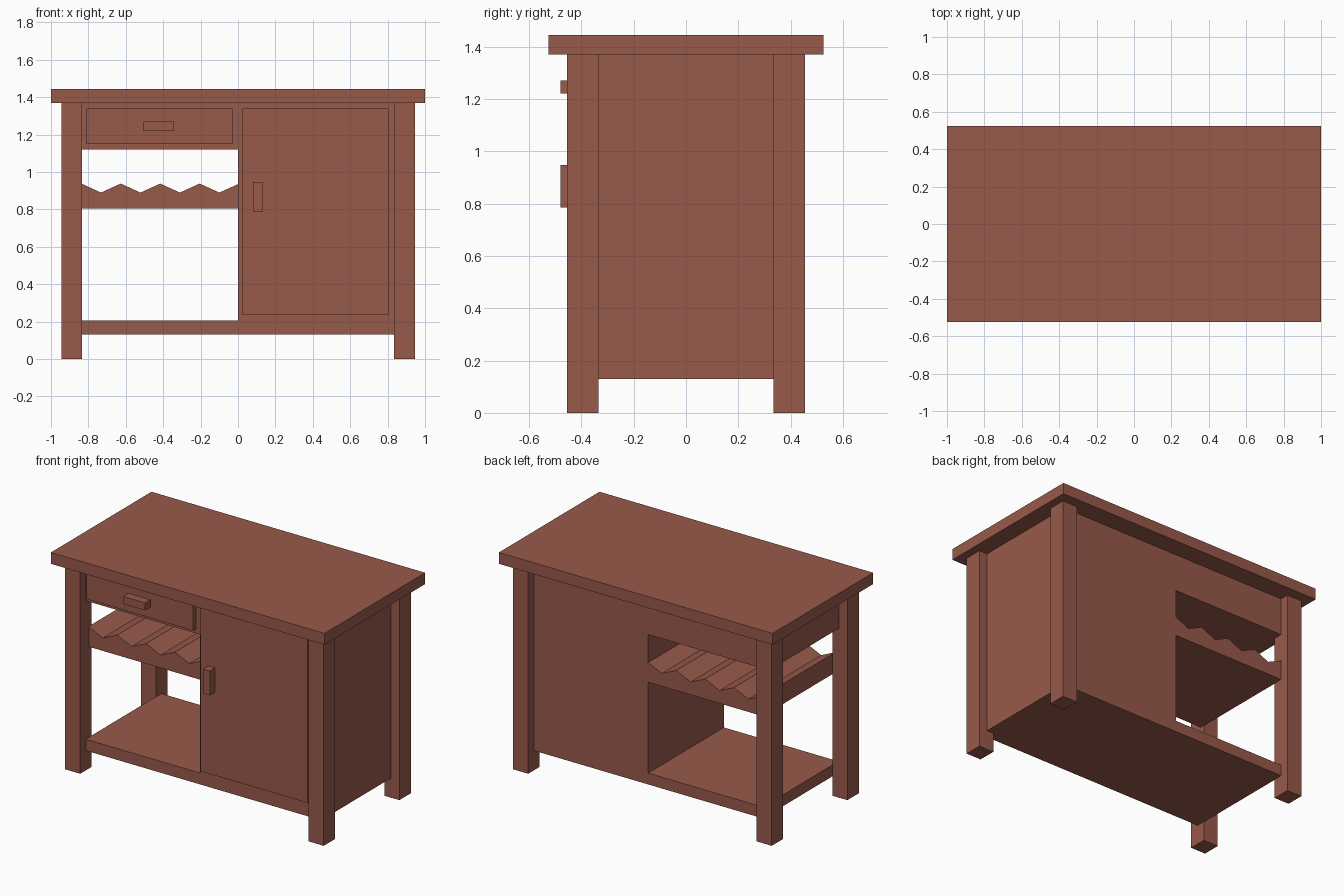
import bpy, bmesh

if "Cube" in bpy.data.objects:
    bpy.data.objects.remove(bpy.data.objects["Cube"])

wood = bpy.data.materials.new("reddish_brown_wood")
wood.diffuse_color = (0.314, 0.102, 0.070, 1.0)
wood.use_nodes = True
wood.node_tree.nodes["Principled BSDF"].inputs["Base Color"].default_value = wood.diffuse_color


def finish(name, bm):
    bmesh.ops.recalc_face_normals(bm, faces=bm.faces)
    mesh = bpy.data.meshes.new(name)
    bm.to_mesh(mesh)
    bm.free()
    mesh.materials.append(wood)
    obj = bpy.data.objects.new(name, mesh)
    bpy.context.collection.objects.link(obj)
    return obj


def extrude_profile(name, points, y0, y1):
    """Extrude an x-z outline from y0 to y1."""
    bm = bmesh.new()
    face = bm.faces.new([bm.verts.new((x, y0, z)) for x, z in points])
    result = bmesh.ops.extrude_face_region(bm, geom=[face])
    verts = [v for v in result["geom"] if isinstance(v, bmesh.types.BMVert)]
    bmesh.ops.translate(bm, verts=verts, vec=(0, y1 - y0, 0))
    return finish(name, bm)


def box(name, x0, x1, y0, y1, z0, z1):
    return extrude_profile(name, [(x0, z0), (x1, z0), (x1, z1), (x0, z1)], y0, y1)


# Worktop
box("worktop", -1, 1, -0.525, 0.525, 1.37, 1.445)

# Four corner legs
for sx, side in ((-1, "left"), (1, "right")):
    for sy, end in ((-1, "front"), (1, "back")):
        xs = sorted((sx * 0.835, sx * 0.945))
        ys = sorted((sy * 0.335, sy * 0.455))
        box(f"{end}_{side}_leg", *xs, *ys, 0, 1.37)

# Carcass: cupboard on the right, drawer box upper left, open bottom shelf
extrude_profile("cabinet_body", [
    (-0.838, 0.13), (0.885, 0.13), (0.885, 1.37), (-0.885, 1.37),
    (-0.885, 1.12), (0, 1.12), (0, 0.205), (-0.838, 0.205)], -0.395, 0.395)

# Bottle rack with zigzag top
zigzag = [(-0.838 + i * 0.1055, 0.89 if i % 2 else 0.938) for i in range(8)]
extrude_profile("bottle_rack", [(0, 0.805), (0, 0.935)] + zigzag[::-1]
                + [(-0.838, 0.805)], -0.365, 0.395)

# Drawer and door fronts with block handles
box("drawer_front", -0.81, -0.03, -0.425, -0.395, 1.15, 1.34)
box("cupboard_door", 0.025, 0.805, -0.425, -0.395, 0.235, 1.34)
box("drawer_handle", -0.505, -0.343, -0.48, -0.425, 1.22, 1.27)
box("door_handle", 0.08, 0.13, -0.48, -0.425, 0.785, 0.947)
